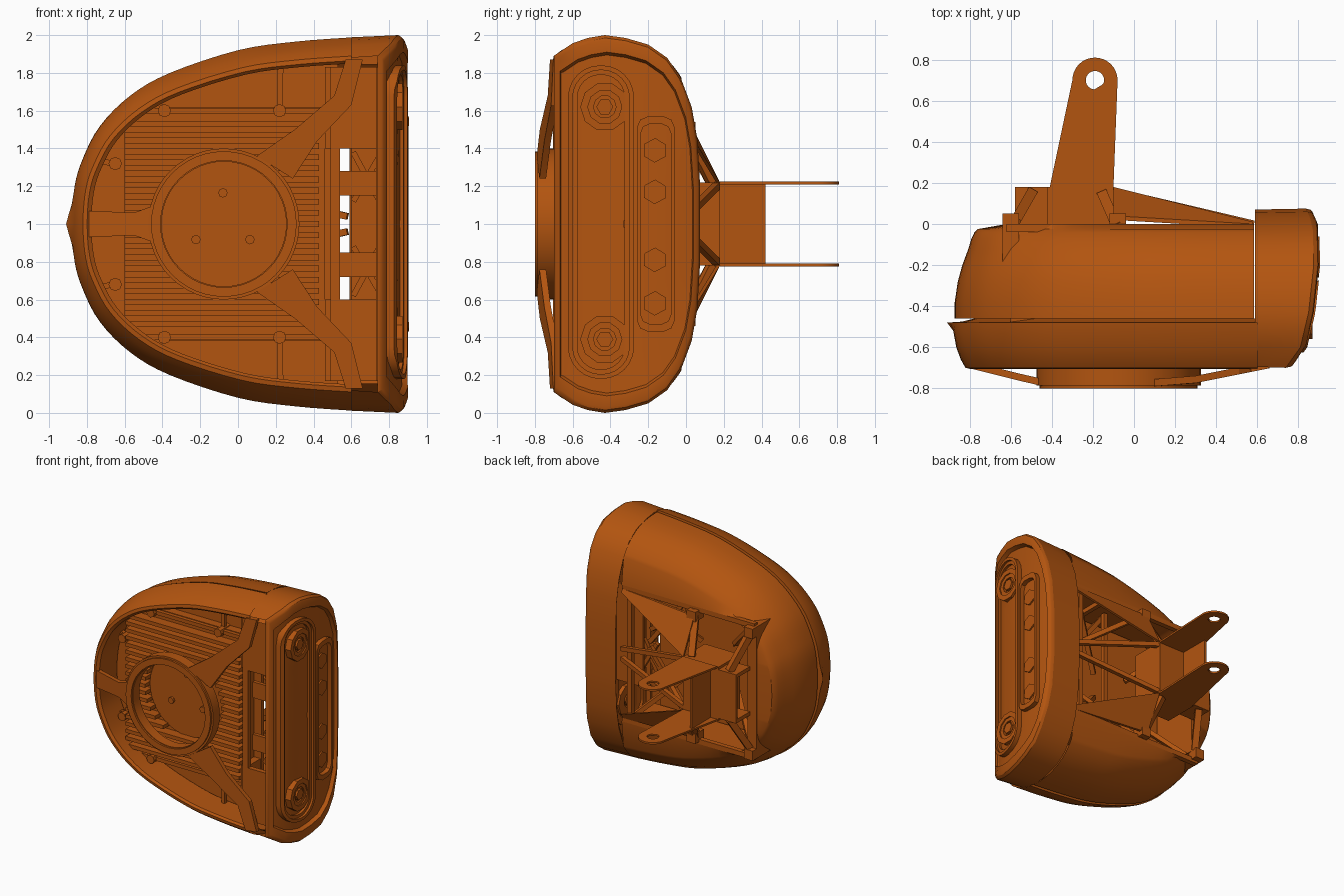
import bpy, math
from mathutils import Vector

if "Cube" in bpy.data.objects:
    bpy.data.objects.remove(bpy.data.objects["Cube"])

mat = bpy.data.materials.new("burnt_orange")
mat.diffuse_color = (0.45, 0.09, 0.005, 1)
mat.use_nodes = True
mat.node_tree.nodes["Principled BSDF"].inputs["Base Color"].default_value = mat.diffuse_color


def mesh(name, verts, faces):
    me = bpy.data.meshes.new(name)
    me.from_pydata([tuple(v) for v in verts], [], faces)
    me.validate()
    me.polygons.foreach_set("use_smooth", [True] * len(me.polygons))
    me.set_sharp_from_angle(angle=math.radians(28))
    me.materials.append(mat)
    ob = bpy.data.objects.new(name, me)
    bpy.context.collection.objects.link(ob)
    return ob


def loft(name, loops, closed=True, wrap=False, caps=False):
    n, m = len(loops[0]), len(loops)
    verts = [v for l in loops for v in l]
    faces = []
    for i in range(m if wrap else m - 1):
        for j in range(n if closed else n - 1):
            a, b, k = i * n, ((i + 1) % m) * n, (j + 1) % n
            faces.append((a + j, a + k, b + k, b + j))
    if caps:
        faces += [tuple(range(n))[::-1], tuple(range((m - 1) * n, m * n))]
    return mesh(name, verts, faces)


PLACE = {"x": lambda u, v, t: (t, u, v), "y": lambda u, v, t: (u, t, v), "z": lambda u, v, t: (u, v, t)}


def prism(name, pts, axis, a, b, warp=lambda u, v: 0):
    return loft(name, [[PLACE[axis](u, v, t + warp(u, v)) for u, v in pts] for t in (a, b)], caps=True)


def ring(name, outer, inner, axis, a, b, warp=lambda u, v: 0):
    return loft(name, [[PLACE[axis](u, v, t + warp(u, v)) for u, v in p]
                       for p, t in ((outer, a), (outer, b), (inner, b), (inner, a))], wrap=True)


def box(name, x0, x1, y0, y1, z0, z1):
    return prism(name, [(x0, y0), (x1, y0), (x1, y1), (x0, y1)], "z", z0, z1)


def bar(name, p, q, w):
    p, q = Vector(p), Vector(q)
    r = (q - p).to_track_quat("Z", "Y")
    c = [r @ Vector((w * i / 2, w * j / 2, 0)) for i, j in ((-1, -1), (1, -1), (1, 1), (-1, 1))]
    return loft(name, [[e + d for d in c] for e in (p, q)], caps=True)


def circle(cx, cy, r, n, a0=0):
    return [(cx + r * math.cos(a0 + math.tau * i / n), cy + r * math.sin(a0 + math.tau * i / n)) for i in range(n)]


def rrect(cx, cy, w, h, r, n=6):
    pts = []
    for q, (sx, sy) in enumerate(((1, 1), (-1, 1), (-1, -1), (1, -1))):
        for i in range(n + 1):
            a = math.pi / 2 * (q + i / n)
            pts.append((cx + sx * (w - r) + r * math.cos(a), cy + sy * (h - r) + r * math.sin(a)))
    return pts


def spline(P, steps=4):
    P = [Vector(p) for p in P]
    out = []
    for i in range(len(P) - 1):
        a, b, c, d = P[max(i - 1, 0)], P[i], P[i + 1], P[min(i + 2, len(P) - 1)]
        for s in range(steps):
            t = s / steps
            out.append(0.5 * (2 * b + (c - a) * t + (2 * a - 5 * b + 4 * c - d) * t * t + (3 * b - a - 3 * c + d) * t ** 3))
    return out + [P[-1]]


# D-shaped outline seen from the front (x, height from the middle)
half = [(-.865, .2), (-.82, .35), (-.73, .52), (-.57, .68), (-.36, .80), (0, .92), (.3, .965), (.6, .988)]
outline = spline([(x, -z) for x, z in reversed(half)] + [(-.88, 0)] + half)


def section(y, sx, sz, clamp=None):
    pts = [(.6 + (p.x - .6) * sx, p.y * sz) for p in outline]
    if clamp:
        pts = [(max(x, clamp[0]), max(-clamp[1], min(clamp[1], z))) for x, z in pts]
    return [(x, y, 1 + z) for x, z in pts]


# Front rim and back shell
rim = loft("front_rim", [section(*s) for s in (
    (-.46, .93, .9), (-.475, .97, .97), (-.48, 1, 1), (-.52, 1, .99), (-.6, .99, .96), (-.66, .975, .93),
    (-.70, .96, .9), (-.705, .945, .875), (-.69, .93, .86), (-.46, .93, .86))], closed=False)
for v in rim.data.vertices:  # small pointed lip at the tip
    if abs(v.co.y + .48) < .001 and abs(v.co.z - 1) < .12:
        v.co.x -= .03 * (1 - abs(v.co.z - 1) / .12)
hole = (-.62, .56)
shell = loft("back_shell", [section(*s) for s in (
    (-.44, .95, .95), (-.46, .995, .995), (-.38, .995, .992), (-.28, .985, .978), (-.2, .97, .95), (-.12, .95, .90),
    (-.07, .94, .85), (-.04, .93, .81), (-.025, .92, .785), (0, .925, .78, hole), (-.4, .925, .78, hole))], closed=False)
for v in shell.data.vertices:
    v.co.x -= .015 * max(0, (v.co.x - .4) / .2)

# Mid plate closing the body between rim and shell
prism("mid_plate", [(min(x, .53), z) for x, _, z in section(0, .95, .93)], "y", -.45, -.42)

# End cap: band plus slightly bulging end face
side = [(-.70, .89), (-.6, .957), (-.52, .985), (-.43, 1.0), (-.32, .985), (-.2, .95), (-.1, .88), (-.03, .78), (.03, .62),
        (.06, .45), (.075, .2)]
cap = side + [(y, -z) for y, z in reversed(side)]
prof = [(-.72, .75), (-.6, .835), (-.43, .875), (-.2, .9), (0, .895), (.09, .855)]


def end_x(y, z=0):
    for (a, xa), (b, xb) in zip(prof, prof[1:]):
        if y <= b:
            return xa + (xb - xa) * max(0, y - a) / (b - a)
    return prof[-1][1]


def cap_loop(s, x=None, d=0):
    pts = [(-.32 + (y + .32) * s, z * s) for y, z in cap]
    return [(end_x(y) - d if x is None else x, y, 1 + z) for y, z in pts]


loft("end_cap_band", [cap_loop(.95, .74), cap_loop(.95, .6), cap_loop(.988, .59), cap_loop(1, None, .025)], closed=False)
loft("end_cap_face", [cap_loop(s, None, d) for s, d in (
    (1, .025), (.985, .005), (.97, 0), (.91, 0), (.895, .03), (.7, .03), (.5, .03), (.3, .03), (.02, .03))])

# Stadium bezel, lamps and cell tray on the end face
ring("bezel", rrect(-.45, 1.01, .175, .83, .17), rrect(-.45, 1.01, .15, .805, .145), "x", -.05, .008, end_x)
ring("bezel_step", rrect(-.45, 1.01, .15, .805, .145), rrect(-.45, 1.01, .125, .78, .12), "x", -.05, -.01, end_x)
for z in (.39, 1.62):
    ring("lamp_ring", circle(-.43, z, .13, 10), circle(-.43, z, .09, 10), "x", .82, .87)
    ring("lamp_inner", circle(-.43, z, .09, 10), circle(-.43, z, .06, 10), "x", .82, .86)
    prism("lamp_lens", circle(-.43, z, .045, 6), "x", .82, .865)
ring("tray_frame", rrect(-.16, 1, .1, .57, .06, 2), rrect(-.16, 1, .08, .53, .05, 2), "x", -.04, .006, end_x)
for z in (.58, .81, 1.17, 1.39):
    prism("tray_cell", circle(-.165, z, .065, 6, .5), "x", .84, .88)

# Front panel with open window, truss behind it
for s in (-1, 1):
    box("panel_block", .49, .76, -.64, -.6, 1 + s * .4, 1 + s * .83)
    box("panel_side", .46, .52, -.62, -.42, 1 + s * .4, 1 + s * .83)
    box("window_back", .6, .86, -.32, -.3, 1 + s * .16, 1 + s * .4)
    bar("window_truss", (.61, -.5, 1 + s * .12), (.75, -.5, 1 + s * .36), .03)
    bar("window_truss", (.61, -.52, 1 + s * .38), (.75, -.52, 1 + s * .12), .03)
    box("window_bridge", .53, .75, -.57, -.54, 1 + s * .15, 1 + s * .28)
box("panel_left_strip", .49, .54, -.64, -.6, .6, 1.4)
box("panel_right_strip", .73, .77, -.67, -.58, .17, 1.83)
box("window_back_middle", .6, .86, -.32, -.3, .84, 1.16)

# Heat sink: base, fins cut around a sunken hub disc, bolts
box("heat_sink_base", -.6, .46, -.52, -.44, .38, 1.62)
for i in range(19):
    z = .469 + .059 * i
    w = math.sqrt(max(0, .345 ** 2 - (z - 1) ** 2))
    for x0, x1 in ((-.6, -.08 - w), (-.08 + w, .43)):
        box("heat_sink_fin", x0, x1, -.6, -.5, z - .015, z + .015)
prism("hub_disc", circle(-.08, 1, .345, 40), "y", -.535, -.5)
for a in (90, 210, 330):
    prism("hub_bolt", circle(-.08 + .165 * math.cos(math.radians(a)), 1 + .165 * math.sin(math.radians(a)), .025, 8), "y", -.555, -.53)
for s in (-1, 1):
    for x, dz, x2, dz2 in ((-.39, .6, -.46, .67), (.22, .6, .225, .82), (-.65, .32, -.72, .33)):
        prism("lug", circle(x, 1 + s * dz, .035, 8), "y", -.58, -.45)
        bar("lug_arm", (x, -.5, 1 + s * dz), (x2, -.5, 1 + s * dz2), .03)
    box("heat_sink_rail", -.6, .46, -.55, -.45, 1 + s * .6 - .015, 1 + s * .6 + .015)

# Front guard: ring with three arms sloping back to the rim
ring("guard_ring", circle(-.075, 1, .385, 48), circle(-.075, 1, .335, 48), "y", -.8, -.73)
ring("guard_ring_base", circle(-.075, 1, .4, 48), circle(-.075, 1, .33, 48), "y", -.785, -.70)
prism("guard_arm_left", [(-.79, .93), (-.55, .94), (-.44, .9), (-.44, 1.1), (-.55, 1.06), (-.79, 1.07)], "y", -.79, -.755,
      lambda x, z: max(0, (-.45 - x) * .25))
for s in (-1, 1):
    arm = [(.1, .36), (.3, .5), (.51, .68), (.57, .87), (.66, .87), (.60, .63), (.42, .44), (.29, .24)]
    prism("guard_arm", [(x, 1 + s * z) for x, z in arm], "y", -.79, -.755, lambda x, z: max(0, (x - .22) * .2))

# Rear mount: block, two plate arms with eyes, web
box("mount_block", -.42, -.1, -.1, .18, .78, 1.22)
for z in (.8, 1.17):
    box("mount_base", -.58, -.1, .0, .18, z, z + .03)
box("mount_back", -.58, -.42, .16, .18, .8, 1.2)
box("mount_web", -.35, -.33, .18, .42, .78, 1.22)
eye = circle(-.19, .7, .11, 32)
arm = [(-.41, .18), (-.1, .18)] + [eye[i] for i in range(0, 17)]
arm_hole = circle(-.19, .7, .045, len(arm), -2.3)
for z in (.775, 1.21):
    ring("mount_arm", arm, arm_hole, "z", z, z + .015)

# Rear truss, blades and corner feet
for s in (-1, 1):
    z = lambda d: 1 + s * d
    blade = [(-.1, .18, z(.22)), (.58, .01, z(.5)), (.58, 0, z(.53)), (-.1, .04, z(.5))]
    loft("blade", [blade, [(x, y - .02, h) for x, y, h in blade]], caps=True)
    bar("mount_brace", (-.1, .16, z(.2)), (.58, 0, z(.04)), .035)
    bar("mount_leg", (-.5, .15, z(.2)), (-.58, .01, z(.46)), .05)
    bar("mount_leg", (-.15, .14, z(.22)), (-.08, -.02, z(.53)), .05)
    for x in (-.6, -.08):
        box("foot", x - .04, x + .04, -.06, .05, z(.5) - .04, z(.5) + .04)
    bar("truss_rail", (-.62, -.02, z(.54)), (.58, -.02, z(.54)), .04)
    bar("truss_diagonal", (-.08, -.05, z(.52)), (.52, -.3, z(.1)), .035)
    bar("truss_diagonal", (.52, -.05, z(.52)), (.1, -.35, z(.1)), .035)
    bar("truss_diagonal", (-.56, -.05, z(.5)), (-.2, -.35, z(.15)), .035)
    bar("truss_cross", (.1, -.25, z(.54)), (.5, -.25, z(.02)), .035)
    bar("truss_post", (.25, -.03, z(.54)), (.25, -.4, z(.54)), .035)
box("rear_side_plate", -.64, -.56, -.4, .0, .46, 1.54)
bar("truss_rail_end", (.515, -.02, .46), (.515, -.02, 1.54), .04)
bar("truss_rail_mid", (.12, -.2, .46), (.12, -.2, 1.54), .035)
